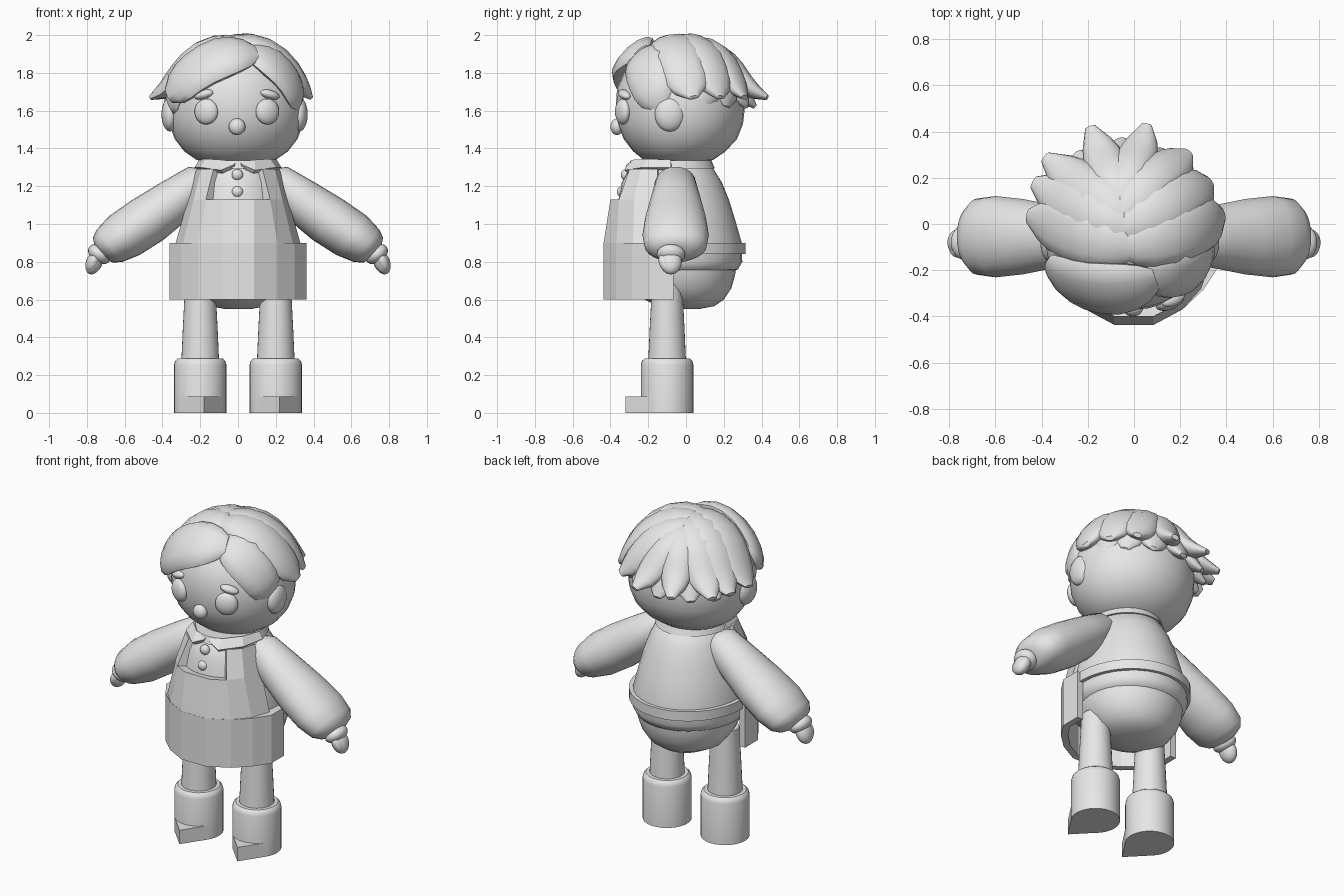
import bpy, bmesh, math
from mathutils import Vector as V

if "Cube" in bpy.data.objects:
    bpy.data.objects.remove(bpy.data.objects["Cube"])

clay = bpy.data.materials.new("plain_grey")
clay.use_nodes = True
clay.diffuse_color = (0.8, 0.8, 0.8, 1)
clay.node_tree.nodes["Principled BSDF"].inputs["Base Color"].default_value = (0.8, 0.8, 0.8, 1)


def finish(name, bm, angle=40, recalc=True):
    if recalc:
        bmesh.ops.recalc_face_normals(bm, faces=bm.faces)
    mesh = bpy.data.meshes.new(name)
    bm.to_mesh(mesh)
    bm.free()
    mesh.materials.append(clay)
    obj = bpy.data.objects.new(name, mesh)
    bpy.context.collection.objects.link(obj)
    bpy.ops.object.select_all(action="DESELECT")
    obj.select_set(True)
    bpy.context.view_layer.objects.active = obj
    if angle:
        bpy.ops.object.shade_smooth_by_angle(angle=math.radians(angle))
    return obj


def loft(name, stations, sides=24, angle=40):
    """Skin elliptical rings, each given as centre and two radius vectors."""
    bm = bmesh.new()
    rings = []
    for c, u, v in stations:
        turn = [math.tau * i / sides for i in range(sides)]
        rings.append([bm.verts.new(c + u * math.cos(a) + v * math.sin(a)) for a in turn])
    for low, high in zip(rings, rings[1:]):
        for i in range(sides):
            j = (i + 1) % sides
            bm.faces.new((low[i], low[j], high[j], high[i]))
    bm.faces.new(rings[0])
    bm.faces.new(rings[-1])
    finish(name, bm, angle)


def upright(name, x, rows, sides=32, angle=40):
    """Loft standing on z; rows hold height, y centre, x radius, y radius."""
    loft(name, [(V((x, y, z)), V((rx, 0, 0)), V((0, ry, 0))) for z, y, rx, ry in rows], sides, angle)


def ellipsoid(name, loc, size, rot=(0, 0, 0), keep=None):
    bm = bmesh.new()
    bmesh.ops.create_uvsphere(bm, u_segments=24, v_segments=16, radius=1)
    for v in bm.verts:
        v.co = v.co * V(size)
    if keep:
        drop = [v for v in bm.verts if not keep(v.co + V(loc))]
        bmesh.ops.delete(bm, geom=drop, context="VERTS")
    obj = finish(name, bm, 60)
    obj.location, obj.rotation_euler = loc, rot


def sheet(name, rows, thick):
    """Flat-faced grid of points, thickened inward."""
    bm = bmesh.new()
    grid = [[bm.verts.new(p) for p in row] for row in rows]
    for low, high in zip(grid, grid[1:]):
        for i in range(len(low) - 1):
            bm.faces.new((low[i], low[i + 1], high[i + 1], high[i]))
    obj = finish(name, bm, 0, recalc=False)
    mod = obj.modifiers.new("thickness", "SOLIDIFY")
    mod.thickness, mod.offset = thick, -1


def both(half):
    return [(-x, y) for x, y in reversed(half)] + half


# Head and face
upright("head", -0.01, [
    (1.315, -0.04, 0.12, 0.12), (1.34, -0.04, 0.21, 0.185), (1.385, -0.035, 0.275, 0.245),
    (1.45, -0.03, 0.325, 0.3), (1.53, -0.03, 0.355, 0.332), (1.62, -0.03, 0.362, 0.342),
    (1.72, -0.03, 0.35, 0.335), (1.82, -0.03, 0.3, 0.29), (1.9, -0.03, 0.22, 0.21),
    (1.95, -0.03, 0.08, 0.08)], angle=60)
ellipsoid("nose", (-0.005, -0.365, 1.515), (0.044, 0.035, 0.044))
for s, side in ((1, "left"), (-1, "right")):
    ellipsoid(side + "_eye", (s * 0.162 - 0.006, -0.335, 1.595), (0.066, 0.035, 0.068), (0, 0, s * 0.4))
    ellipsoid(side + "_brow", (s * 0.175 - 0.006, -0.325, 1.685), (0.055, 0.03, 0.024), (0, s * 0.25, s * 0.4))
    ellipsoid(side + "_ear", (s * 0.342 - 0.018, -0.085, 1.58), (0.045, 0.08, 0.09))

# Hair: an inner cap covered by swept locks
HEAD = V((-0.01, -0.03, 1.63))
ellipsoid("hair_cap", HEAD, (0.35, 0.345, 0.355), keep=lambda p: p.z > 1.75 - 0.37 * p.y)
SHAPE = (0.4, 0.68, 0.88, 0.98, 1.0, 0.97, 0.92, 0.74, 0.25)


def lock(name, start, tip, width, thick=0.055, lift=0.34, shape=SHAPE):
    start, tip = V(start) - HEAD, V(tip) - HEAD
    last = len(shape) - 1
    path = []
    for i in range(last + 1):
        t = i / last
        reach = lift + (tip.length - lift) * t ** 5.5
        path.append(HEAD + start.lerp(tip, t).normalized() * reach)
    stations = []
    for i, p in enumerate(path):
        along = (path[min(i + 1, last)] - path[max(i - 1, 0)]).normalized()
        across = along.cross(p - HEAD).normalized()
        stations.append((p, across * width * shape[i], across.cross(along) * thick * shape[i]))
    loft(name, stations, 12, 50)


FRINGE = (0.4, 0.7, 0.9, 1.0, 1.0, 0.97, 0.92, 0.78, 0.4)
lock("fringe_lock", (0.1, -0.25, 1.92), (-0.365, -0.2, 1.68), 0.148, 0.06, 0.36, FRINGE)
lock("left_front_lock", (0.05, -0.22, 1.93), (0.315, -0.13, 1.62), 0.125, 0.045, 0.345, FRINGE)
lock("right_front_lock", (-0.2, -0.15, 1.88), (-0.345, -0.12, 1.59), 0.11, 0.04, 0.345, FRINGE)
tips = [(-0.46, 0.035), (-0.435, 0.18), (-0.385, 0.29), (-0.19, 0.42), (0.055, 0.43),
        (0.235, 0.31), (0.33, 0.18), (0.385, 0.04)]
for i, (x, y) in enumerate(tips):
    root = (-0.02 - x * 0.08 - y * 0.1, -0.13 + y * 0.5, 1.97)
    lock(f"back_lock_{i + 1}", root, (x, y, 1.67), 0.13 - y * 0.09)
# Shorter under locks close the gaps at the nape and sides
for i, ((x, y), (x2, y2)) in enumerate(zip(tips, tips[1:])):
    end = ((x + x2) * 0.43, (y + y2) * 0.43, 1.62)
    lock(f"under_lock_{i + 1}", (-0.04, 0.06, 1.95), end, 0.1, 0.05, 0.32)

# Shirt, trousers and belt
upright("shirt", 0, [
    (1.33, -0.08, 0.16, 0.17), (1.3, -0.08, 0.2, 0.22), (1.22, -0.075, 0.238, 0.265),
    (1.13, -0.065, 0.268, 0.292), (1.03, -0.06, 0.292, 0.318), (0.9, -0.05, 0.32, 0.345),
    (0.8, -0.05, 0.325, 0.348), (0.76, -0.05, 0.31, 0.325), (0.74, -0.05, 0.26, 0.28)], angle=60)
upright("trousers", 0, [
    (0.82, -0.03, 0.3, 0.3), (0.73, -0.03, 0.295, 0.29), (0.66, -0.02, 0.265, 0.26),
    (0.6, -0.01, 0.22, 0.21), (0.565, 0, 0.15, 0.15), (0.55, 0, 0.07, 0.07)], angle=60)
upright("belt", 0, [(0.84, -0.05, 0.345, 0.365), (0.9, -0.05, 0.345, 0.365)], 40)
for i, (y, z) in enumerate(((-0.32, 1.26), (-0.34, 1.17))):
    ellipsoid(f"button_{i + 1}", (-0.003, y, z), (0.03, 0.025, 0.03))

# Apron: faceted skirt, tapering bib and two shoulder straps
skirt = both([(0.085, -0.437), (0.21, -0.37), (0.3, -0.285), (0.363, -0.19), (0.363, -0.065)])
sheet("apron_skirt", [[(x, y, z) for x, y in skirt] for z in (0.6, 0.9)], 0.04)
waist = [(0.085, -0.436), (0.209, -0.369), (0.29, -0.28), (0.33, -0.16)]
chest = [(0.085, -0.4), (0.17, -0.355), (0.235, -0.275), (0.265, -0.15)]
sheet("apron_bib", [[(x, y, z) for x, y in both(h)] for h, z in ((waist, 0.9), (chest, 1.13))], 0.06)
shoulder = [(0.13, -0.3), (0.195, -0.24), (0.22, -0.15)]
for s, side in ((1, "left"), (-1, "right")):
    rows = [[(s * x, y, z) for x, y in h][::s] for h, z in ((chest[1:], 1.13), (shoulder, 1.29))]
    sheet(side + "_apron_strap", rows, 0.05)

# Collar band with two pointed flaps
upright("collar_band", 0, [(1.295, -0.08, 0.215, 0.232), (1.335, -0.08, 0.2, 0.215)], 32)
for s, side in ((1, "left"), (-1, "right")):
    lower = [(0.02, -0.315, 1.315), (0.09, -0.325, 1.285), (0.2, -0.23, 1.3), (0.23, -0.08, 1.3)]
    upper = [(0.01, -0.29, 1.33), (0.09, -0.28, 1.34), (0.17, -0.2, 1.345), (0.205, -0.08, 1.34)]
    rows = [[(s * x, y, z) for x, y, z in row][::s] for row in (lower, upper)]
    sheet(side + "_collar_flap", rows, 0.025)

# Arms and legs
for s, side in ((1, "left"), (-1, "right")):
    lean = V((s * 0.62, 0, 0.78))
    sleeve = [(0.14, 1.25, 0.05, 0.07), (0.2, 1.225, 0.1, 0.105), (0.34, 1.12, 0.122, 0.135),
              (0.48, 1.02, 0.135, 0.163), (0.6, 0.94, 0.132, 0.176), (0.68, 0.885, 0.11, 0.165),
              (0.715, 0.862, 0.085, 0.125), (0.73, 0.85, 0.05, 0.07)]
    loft(side + "_sleeve", [(V((s * x, -0.055, z)), lean * a, V((0, b, 0))) for x, z, a, b in sleeve], 24, 60)
    ellipsoid(side + "_cuff", (s * 0.735, -0.08, 0.84), (0.065, 0.075, 0.045), (0, -s * 0.65, 0))
    ellipsoid(side + "_hand", (s * 0.76, -0.08, 0.8), (0.043, 0.058, 0.07), (0, -s * 0.4, 0))
    ellipsoid(side + "_thumb", (s * 0.768, -0.115, 0.795), (0.028, 0.028, 0.05), (0.3, -s * 0.4, 0))
    leg = s * 0.2
    upright(side + "_leg", leg, [(z, -0.1, r, r) for z, r in ((0.27, 0.1), (0.45, 0.092), (0.68, 0.08))])
    boot = ((0, 0.139), (0.255, 0.139), (0.275, 0.133), (0.287, 0.12), (0.288, 0.09))
    upright(side + "_boot", leg, [(z, -0.1, r, r) for z, r in boot])
    # Pointed wedge toe
    bm = bmesh.new()
    plan = ((-0.108, -0.187), (0.02, -0.32), (0.115, -0.178), (0, -0.1))
    face = bm.faces.new([bm.verts.new((leg + x, y, 0)) for x, y in plan])
    grown = bmesh.ops.extrude_face_region(bm, geom=[face])["geom"]
    bmesh.ops.translate(bm, verts=[g for g in grown if isinstance(g, bmesh.types.BMVert)], vec=(0, 0, 0.087))
    finish(side + "_toe", bm, 0)
